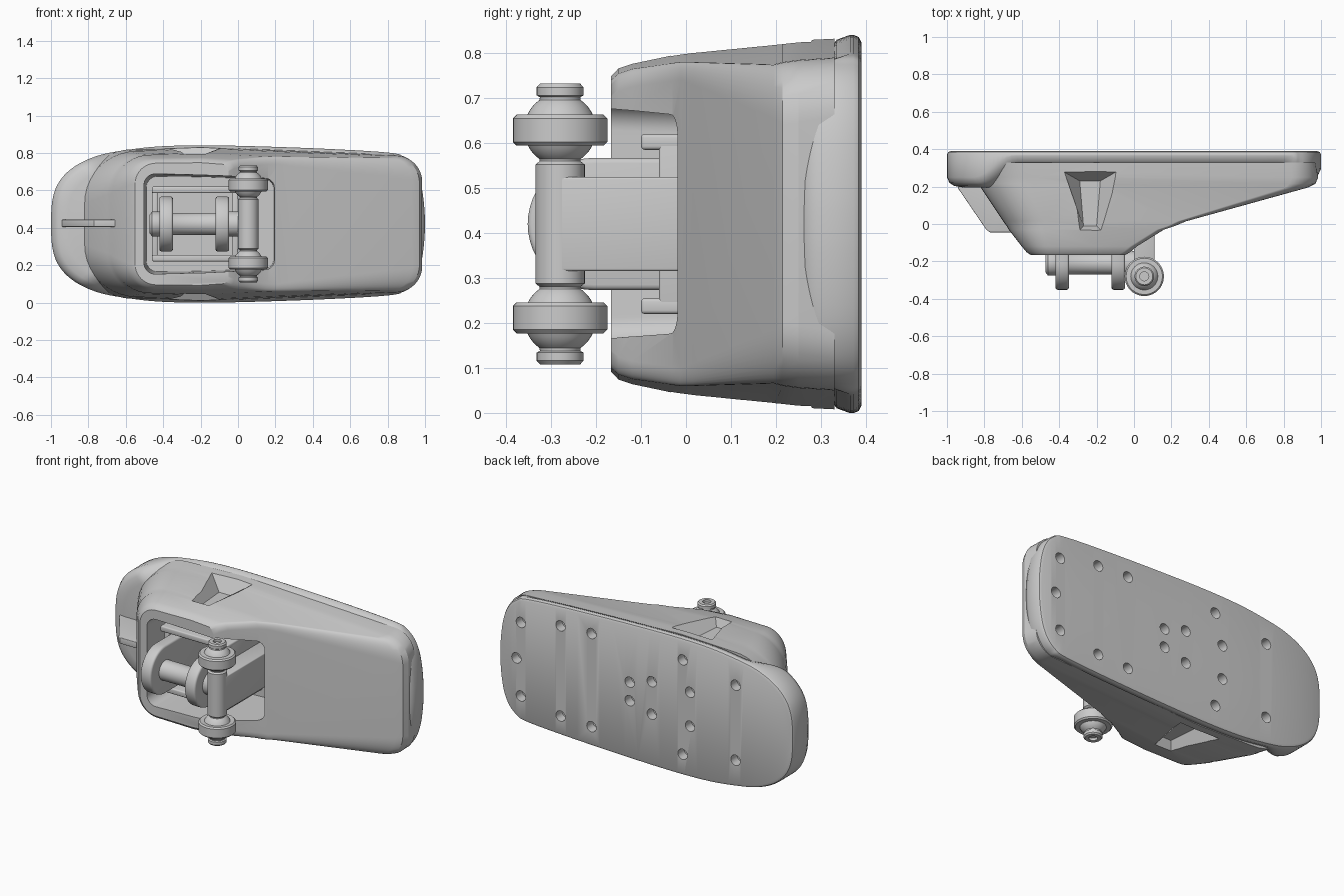
import bpy, bmesh, math
from mathutils import Vector

if "Cube" in bpy.data.objects:
    bpy.data.objects.remove(bpy.data.objects["Cube"])

ZC = 0.42  # mid height of the whole model


def make(name, verts, faces, bevel=0.0, cutters=(), angle=35):
    me = bpy.data.meshes.new(name)
    me.from_pydata([tuple(v) for v in verts], [], faces)
    bm = bmesh.new()
    bm.from_mesh(me)
    bmesh.ops.remove_doubles(bm, verts=bm.verts, dist=1e-5)
    bmesh.ops.recalc_face_normals(bm, faces=bm.faces)
    bm.to_mesh(me)
    bm.free()
    ob = bpy.data.objects.new(name, me)
    bpy.context.collection.objects.link(ob)
    bpy.ops.object.select_all(action='DESELECT')
    ob.select_set(True)
    bpy.context.view_layer.objects.active = ob
    if bevel:
        m = ob.modifiers.new("bevel", 'BEVEL')
        m.width, m.segments, m.limit_method, m.angle_limit = bevel, 3, 'ANGLE', math.radians(40)
        bpy.ops.object.modifier_apply(modifier=m.name)
    for c in cutters:
        m = ob.modifiers.new("cut", 'BOOLEAN')
        m.operation, m.solver, m.object = 'DIFFERENCE', 'EXACT', c
        bpy.ops.object.modifier_apply(modifier=m.name)
    bpy.ops.object.shade_smooth_by_angle(angle=math.radians(angle))
    return ob


def skin(rings, caps=True):
    # joins closed rings of equal length into a tube
    n = len(rings[0])
    verts = [v for r in rings for v in r]
    faces = [(k * n + i, k * n + (i + 1) % n, (k + 1) * n + (i + 1) % n, (k + 1) * n + i)
             for k in range(len(rings) - 1) for i in range(n)]
    if caps:
        faces += [tuple(range(n)), tuple(range((len(rings) - 1) * n, len(rings) * n))]
    return verts, faces


def lathe(name, profile, origin, axis, n=40, **kw):
    # profile of (radius, distance along axis)
    o = Vector(origin)
    rings = []
    for r, t in profile:
        ring = []
        for i in range(n):
            a = 2 * math.pi * i / n
            c, s = r * math.cos(a), r * math.sin(a)
            p = {'x': (t, c, s), 'y': (c, t, s), 'z': (c, s, t)}[axis]
            ring.append(o + Vector(p))
        rings.append(ring)
    return make(name, *skin(rings), **kw)


def box(name, x, y, z, bevel=0.0):
    rings = [[(a, y[0], z[0]), (a, y[1], z[0]), (a, y[1], z[1]), (a, y[0], z[1])] for a in x]
    return make(name, *skin(rings), bevel=bevel)


def outline(y, xl, xr, hl, hm, hr, rl, rr, seg=10):
    # rounded four-sided ring, symmetric about ZC
    half = []
    for cx, h, r, a0 in ((xl + rl, hl, rl, 180), (xr - rr, hr, rr, 90)):
        for i in range(seg + 1):
            a = math.radians(a0 - 90 * i / seg)
            half.append((cx + r * math.cos(a), h - r + r * math.sin(a)))
        if a0 == 180:
            half.append((-0.2, hm))
    return [(x, y, ZC + z) for x, z in half] + [(x, y, ZC - z) for x, z in reversed(half)]


def remove(obs):
    for o in obs:
        bpy.data.objects.remove(o)


# ---- base plate: rounded board, thicker at both ends ----
ctrl = [(-1, 0), (-0.99, .14), (-0.95, .235), (-0.87, .31), (-0.75, .365), (-0.6, .395), (-0.4, .416),
        (-0.1, .42), (0.4, .405), (0.8, .382), (0.89, .355), (0.95, .29), (0.985, .18), (1, 0)]
pts = [Vector(p) for p in [(ctrl[1][0], -ctrl[1][1])] + ctrl + [(ctrl[-2][0], -ctrl[-2][1])]]
half = []
for i in range(1, len(pts) - 2):
    p0, p1, p2, p3 = pts[i - 1:i + 3]
    for k in range(6):
        t = k / 6
        half.append(0.5 * (2 * p1 + (p2 - p0) * t + (2 * p0 - 5 * p1 + 4 * p2 - p3) * t * t
                           + (3 * p1 - p0 - 3 * p2 + p3) * t ** 3))
half = half[1:]


def step(a, b, x):
    t = min(1, max(0, (x - a) / (b - a)))
    return t * t * (3 - 2 * t)


def front_y(x):
    return 0.31 - 0.115 * (1 - step(-0.86, -0.64, x)) - 0.07 * step(0.82, 0.95, x)


def plate_ring(inset, yf):
    up = [(p.x * (1 - inset), yf(p.x), ZC + p.y * (1 - 2 * inset)) for p in half]
    return up + [(x, y, 2 * ZC - z) for x, y, z in reversed(up)]


rings = [plate_ring(0.09, front_y), plate_ring(0.04, lambda x: front_y(x) + .008),
         plate_ring(0.013, lambda x: front_y(x) + .025), plate_ring(0, lambda x: front_y(x) + .055),
         plate_ring(0, lambda x: 0.372), plate_ring(0.006, lambda x: 0.384), plate_ring(0.02, lambda x: 0.39)]
verts, faces = skin(rings, caps=False)
n = len(rings[0])
for base in (0, (len(rings) - 1) * n):  # ladder caps follow the varying depth
    faces += [(base + i, base + i + 1, base + n - 2 - i, base + n - 1 - i) for i in range(n // 2 - 1)]

# screw holes in the back
holes = []
for x, dz in ((.85, .226), (.37, .286), (.58, .277), (.11, .057), (-.04, .1), (-.30, .104),
              (-.25, .29), (-.61, .23), (.88, 0)):
    for s in ((1, -1) if dz else (1,)):
        holes.append(lathe("hole_cutter", [(.032, .325), (.032, .45)], (x, 0, ZC + s * dz), 'y', n=20))
make("base_plate", verts, faces, cutters=holes)
remove(holes)

# ---- housing: tapered shell with a front opening and a pocket on each side ----
layers = [(.33, -.86, .97, .40, .412, .37, .30, .13), (.25, -.84, .985, .395, .408, .365, .30, .14),
          (.215, -.83, .97, .39, .404, .36, .29, .14), (.195, -.82, .93, .39, .402, .355, .28, .12),
          (.015, -.70, .28, .375, .382, .36, .22, .05), (-.012, -.68, .215, .37, .378, .36, .21, .04),
          (-.03, -.67, .16, .37, .375, .358, .20, .04), (-.12, -.60, .015, .352, .356, .345, .15, .04),
          (-.15, -.575, -.02, .342, .346, .335, .13, .04), (-.167, -.55, -.05, .325, .328, .32, .11, .04)]
opening = make("opening_cutter", *skin([outline(-.4, -.51, .2, .275, .268, .25, .06, .05),
                                        outline(.24, -.49, .19, .255, .252, .24, .06, .05)]))
cutters = [opening]
for s in (1, -1):
    def trap(d, xs, ys):
        return [(xs[0], ys[0], ZC + s * d), (xs[1], ys[0], ZC + s * d),
                (xs[2], ys[1], ZC + s * d), (xs[3], ys[1], ZC + s * d)]
    cutters.append(make("pocket_cutter", *skin([trap(.45, (-.42, -.05, -.14, -.32), (.305, -.07)),
                                                trap(.325, (-.29, -.18, -.20, -.27), (.23, -.01))])))
make("housing", *skin([outline(*l) for l in layers]), cutters=cutters, angle=28)
remove(cutters)

# ---- fin on the narrow end ----
fin = [(-.95, .24), (-.94, .19), (-.79, -.03), (-.77, -.045), (-.60, -.045), (-.60, .24)]
make("fin", *skin([[(x, y, z) for x, y in fin] for z in (.405, .443)]), bevel=.004)

# ---- inner frame inside the opening ----
for s in (1, -1):
    box("frame_rail", (-.46, .0), (-.10, .245), sorted((ZC + s * .165, ZC + s * .20)), .008)
for x in (-.46, -.03):
    box("frame_post", (x, x + .03), (-.06, .245), (ZC - .19, ZC + .19), .006)

# ---- two round-ended lugs and their cross shaft ----
lug = [(.245, ZC - .147)]
for i in range(25):
    a = math.radians(-90 - 180 * i / 24)
    lug.append((-.205 + .147 * math.cos(a), ZC + .147 * math.sin(a)))
lug.append((.245, ZC + .147))
for x in (-.42, -.12):
    make("lug", *skin([[(a, y, z) for y, z in lug] for a in (x, x + .072)]), bevel=.012)
lathe("cross_shaft", [(.05, -.472), (.066, -.46), (.066, -.41), (.06, -.40), (.06, -.07),
                      (.066, -.06), (.066, .02)], (0, -.21, ZC), 'x')

# ---- arm carrying the upright axle ----
box("arm", (0, .11), (-.28, .24), (.315, .525), .006)
lathe("axle", [(.045, -.14), (.055, -.132), (.055, .132), (.045, .14)], (.055, -.28, ZC), 'z')

# ---- ball ends with collar and recessed bolt head, mirrored top and bottom ----
ball = [(.045, .135)]
ball += [(.08 * math.cos(math.radians(a)), .21 + .08 * math.sin(math.radians(a))) for a in range(-55, -24, 6)]
ball += [(.097, .174), (.105, .182), (.105, .235), (.097, .243)]
ball += [(.08 * math.cos(math.radians(a)), .21 + .08 * math.sin(math.radians(a))) for a in range(25, 56, 6)]
ball += [(.045, .282), (.052, .286), (.052, .304), (.045, .312), (.024, .312), (.024, .297), (.001, .297)]
for s, name in ((1, "upper_ball_end"), (-1, "lower_ball_end")):
    lathe(name, [(r, s * t) for r, t in ball], (.055, -.28, ZC), 'z')
